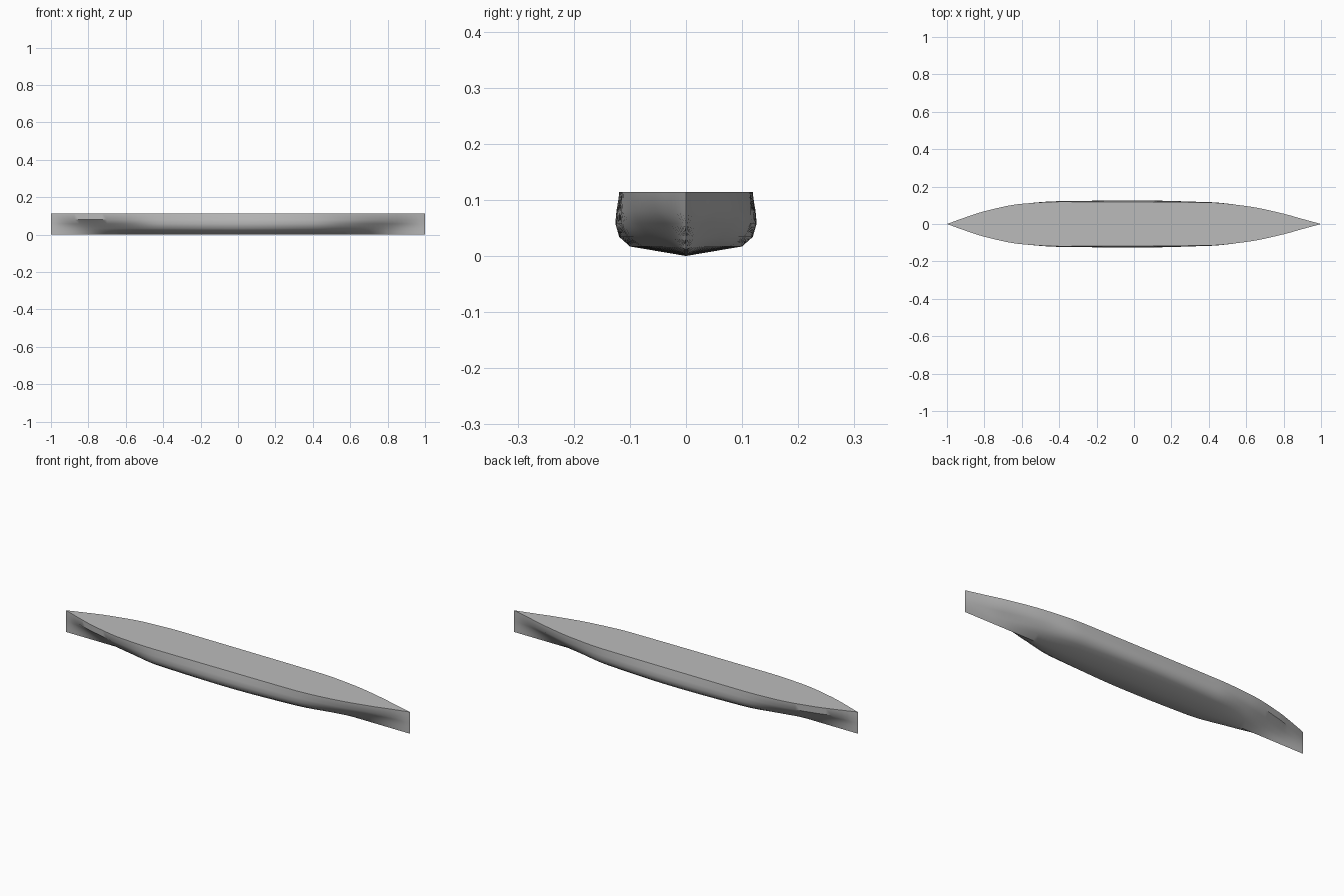
import bpy
import bmesh
from math import radians

cube = bpy.data.objects.get("Cube")
if cube:
    bpy.data.objects.remove(cube, do_unlink=True)

grey = bpy.data.materials.new("hull grey")
grey.use_nodes = True
COLOUR = (0.5, 0.5, 0.5, 1)
grey.diffuse_color = COLOUR
grey.node_tree.nodes["Principled BSDF"].inputs["Base Color"].default_value = COLOUR

# Half breadths along the hull, one row per waterline
STATIONS = [-1, -.9, -.8, -.6, -.4, 0, .4, .6, .8, .9, 1]
WATERLINES = [
    (.017, [0, .003, .01, .05, .088, .1, .08, .042, .009, .003, 0]),     # chine
    (.034, [0, .007, .022, .072, .112, .119, .105, .065, .018, .006, 0]),
    (.058, [0, .016, .042, .092, .121, .126, .116, .085, .035, .013, 0]),  # bulge
    (.080, [0, .034, .066, .107, .122, .124, .117, .095, .053, .025, 0]),  # knuckle
    (.114, [0, .036, .068, .108, .119, .118, .115, .096, .055, .027, 0]),  # deck edge
]


def slope(ys, i):
    """Monotone slope at station i, so the curve never overshoots."""
    j, k = max(i - 1, 0), min(i + 1, len(ys) - 1)
    if j == i or k == i:
        return (ys[k] - ys[j]) / (STATIONS[k] - STATIONS[j])
    a = (ys[i] - ys[j]) / (STATIONS[i] - STATIONS[j])
    b = (ys[k] - ys[i]) / (STATIONS[k] - STATIONS[i])
    return 0 if a * b <= 0 else 2 * a * b / (a + b)


def breadth(ys, x):
    i = next(n for n in range(len(ys) - 1) if x <= STATIONS[n + 1])
    h = STATIONS[i + 1] - STATIONS[i]
    t = (x - STATIONS[i]) / h
    return ((1 + 2 * t) * (1 - t) ** 2 * ys[i] + t * t * (3 - 2 * t) * ys[i + 1]
            + h * t * (1 - t) * ((1 - t) * slope(ys, i) - t * slope(ys, i + 1)))


# Hull: keel-to-deck sections lofted along x and mirrored in y
bm = bmesh.new()
COUNT = 80
rings = []
for n in range(COUNT + 1):
    x = -1 + 2 * n / COUNT
    side = [(breadth(ys, x), z) for z, ys in WATERLINES]
    section = [(-y, z) for y, z in reversed(side)] + [(0, 0)] + side
    rings.append([bm.verts.new((x, y, z)) for y, z in section])

for a, b in zip(rings, rings[1:]):
    for k in range(len(a)):
        m = (k + 1) % len(a)      # the last strip closes the deck
        bm.faces.new((a[k], b[k], b[m], a[m]))

bmesh.ops.remove_doubles(bm, verts=bm.verts, dist=1e-5)
bmesh.ops.recalc_face_normals(bm, faces=bm.faces)
mesh = bpy.data.meshes.new("hull")
bm.to_mesh(mesh)
bm.free()
mesh.materials.append(grey)
hull = bpy.data.objects.new("hull", mesh)
bpy.context.collection.objects.link(hull)

bpy.ops.object.select_all(action="DESELECT")
hull.select_set(True)
bpy.context.view_layer.objects.active = hull
bpy.ops.object.shade_smooth_by_angle(angle=radians(40))
